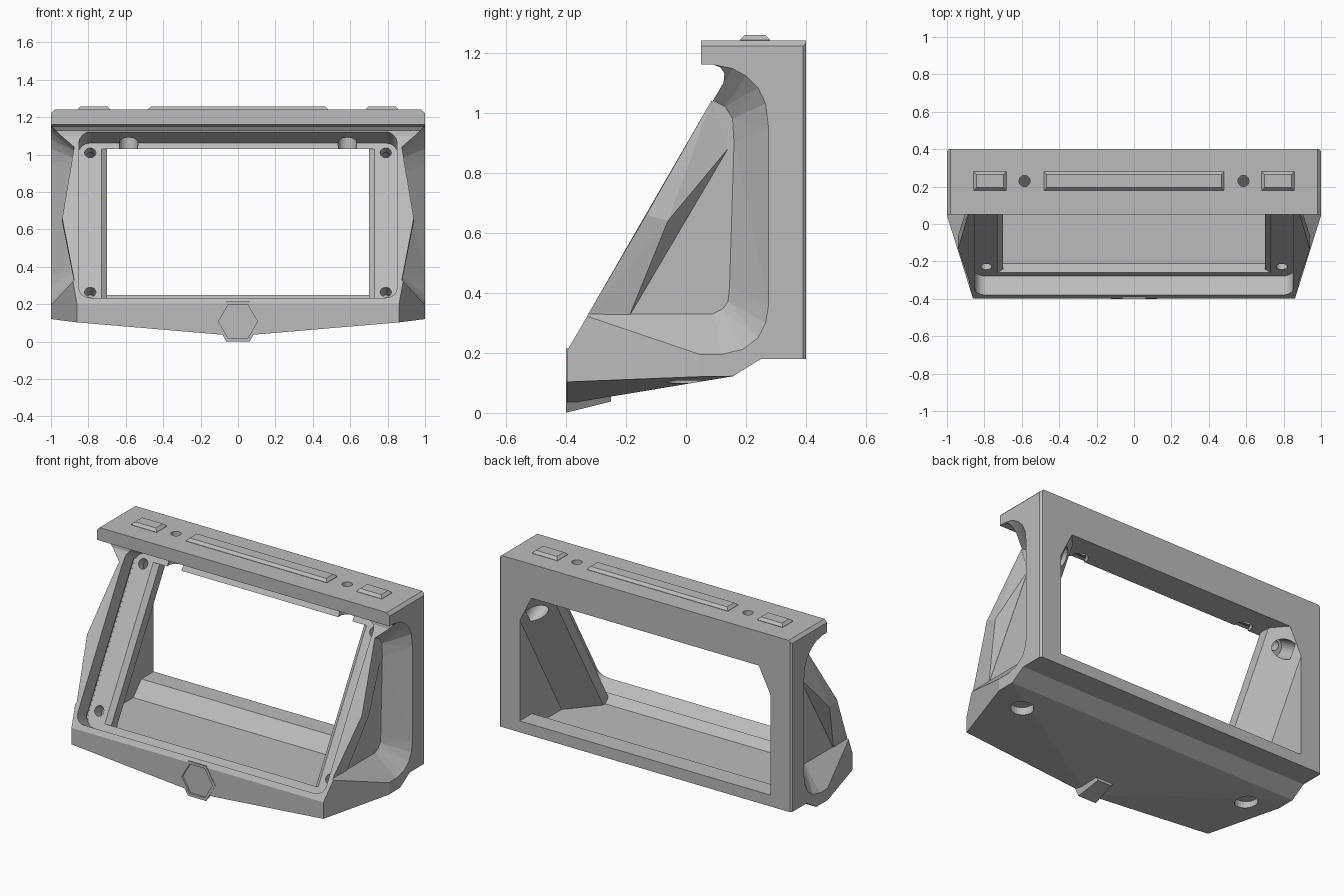
import bpy, bmesh
from math import cos, sin, pi, radians
from mathutils import Matrix, Vector

if "Cube" in bpy.data.objects:
    bpy.data.objects.remove(bpy.data.objects["Cube"])

grey = bpy.data.materials.new("matte grey")
grey.use_nodes = True
COLOUR = (0.5, 0.5, 0.5, 1)
grey.diffuse_color = COLOUR
grey.node_tree.nodes["Principled BSDF"].inputs["Base Color"].default_value = COLOUR

# Local frames: side profile (y, z, x), upright and the tilted front plane
SIDE = Matrix(((0, 0, 1, 0), (1, 0, 0, 0), (0, 1, 0, 0), (0, 0, 0, 1)))
FLAT = Matrix.Identity(4)
TILT = Matrix.Translation((0, -0.4, 0.2)) @ Matrix.Rotation(radians(60), 4, "X")
ALONG = TILT @ Matrix(((1, 0, 0, 0), (0, 0, 1, 0), (0, 1, 0, 0), (0, 0, 0, 1)))
FRONT = Matrix(((1, 0, 0, 0), (0, 0, 1, 0), (0, 1, 0, 0), (0, 0, 0, 1)))


def finish(name, bm):
    bmesh.ops.recalc_face_normals(bm, faces=bm.faces)
    mesh = bpy.data.meshes.new(name)
    bm.to_mesh(mesh)
    bm.free()
    mesh.materials.append(grey)
    ob = bpy.data.objects.new(name, mesh)
    bpy.context.collection.objects.link(ob)
    return ob


def prism_bm(pts, lo, hi, frame):
    bm = bmesh.new()
    a, b = [[bm.verts.new(frame @ Vector((u, v, w))) for u, v in pts] for w in (lo, hi)]
    bm.faces.new(a)
    bm.faces.new(b)
    for i in range(len(pts)):
        j = (i + 1) % len(pts)
        bm.faces.new((a[i], a[j], b[j], b[i]))
    bmesh.ops.recalc_face_normals(bm, faces=bm.faces)
    return bm


def prism(name, pts, lo, hi, frame):
    return finish(name, prism_bm(pts, lo, hi, frame))


def hull(name, pts):
    bm = bmesh.new()
    for p in pts:
        bm.verts.new(p)
    res = bmesh.ops.convex_hull(bm, input=bm.verts)
    spare = {g for g in res["geom_interior"] + res["geom_unused"] if isinstance(g, bmesh.types.BMVert)}
    bmesh.ops.delete(bm, geom=list(spare), context="VERTS")
    bmesh.ops.dissolve_limit(bm, angle_limit=0.01, verts=bm.verts, edges=bm.edges)
    return finish(name, bm)


def ring(x, y, r, n=24):
    return [(x + r * cos(2 * pi * i / n), y + r * sin(2 * pi * i / n)) for i in range(n)]


def slice_off(bm, point, normal):
    geom = bm.verts[:] + bm.edges[:] + bm.faces[:]
    bmesh.ops.bisect_plane(bm, geom=geom, plane_co=point, plane_no=normal, clear_outer=True)
    bmesh.ops.holes_fill(bm, edges=[e for e in bm.edges if e.is_boundary], sides=0)


def combine(ob, tool, operation="DIFFERENCE"):
    tool.hide_render = True
    mod = ob.modifiers.new("combine", "BOOLEAN")
    mod.operation, mod.solver, mod.object = operation, "EXACT", tool
    deps = bpy.context.evaluated_depsgraph_get()
    mesh = bpy.data.meshes.new_from_object(ob.evaluated_get(deps))
    ob.modifiers.clear()
    ob.data = mesh
    bpy.data.objects.remove(tool)


# Main housing from its side profile
profile = [(0.4, 0.18), (0.4, 1.24), (0.05, 1.24), (0.05, 1.16), (0.09, 1.16), (0.115, 1.15),
           (0.128, 1.13), (0.125, 1.1), (-0.397, 0.205), (-0.397, -0.1), (0.1, -0.1),
           (0.145, 0.115), (0.25, 0.18)]
bm = prism_bm(profile, -1, 1, SIDE)
keel, rear = Vector((0, -0.397, 0.03)), 0.145
slice_off(bm, keel, (0, 0.09, -0.542))
for s in (-1, 1):
    corner, back = Vector((s * 0.86, -0.397, 0.103)), Vector((s, rear, 0.122))
    n = (corner - keel).cross(back - keel)
    slice_off(bm, keel, n if n.z < 0 else -n)
    slice_off(bm, (s, 0.045, 0), (s * 0.44, -0.138, 0))
    slice_off(bm, (s, 0, 1.222), (s, 0, 1))
    slice_off(bm, (s, 0.39, 0), (s, 1, 0))
housing = finish("housing", bm)

# Scooped flanks with a faceted bulge on each side
outer = [(-0.7, 1.158), (0.1, 1.158), (0.155, 1.147), (0.2, 1.122), (0.24, 1.083), (0.265, 1.03),
         (0.275, 0.95), (0.275, 0.36), (0.265, 0.3), (0.24, 0.25), (0.19, 0.212),
         (0.12, 0.195), (-0.7, 0.195)]
inner = [(-0.7, 1.04), (0.09, 1.04), (0.13, 1.02), (0.155, 0.98), (0.16, 0.9),
         (0.145, 0.42), (0.14, 0.37), (0.12, 0.345), (0.09, 0.33), (-0.7, 0.33)]
ridge = [(0.94, -0.06, 0.64), (0.94, -0.132, 0.66)]
foot = [(-0.19, 0.32), (-0.325, 0.33), (0.14, 0.88), (0.085, 1.04)]
for s in (-1, 1):
    combine(housing, hull("scoop_cutter", [(s * x, y, z) for x, loop in
            ((1.1, outer), (1, outer), (0.875, inner)) for y, z in loop]))
    bulge = ridge + [(x, y, z) for x in (0.876, 0.8) for y, z in foot]
    combine(housing, hull("side_bulge", [(s * x, y, z) for x, y, z in bulge]), "UNION")

# Hexagonal boss on the front
boss = [(x, -0.4, z) for x, z in ring(0, 0.108, 0.124, 6)]
boss += [(x, -0.25, z) for x, z in ring(0, 0.12, 0.095, 6)]
combine(housing, hull("hex_boss", boss), "UNION")
combine(housing, prism("hex_cutter", ring(0, 0.108, 0.104, 6), -0.5, -0.388, FRONT))

# Inner cavity, leaving two tilted mounting posts standing
cavity = prism("cavity_cutter", [(0.45, 0.25), (0.28, 0.25), (0.2, 0.165), (-0.21, 0.165),
               (-0.27, 0.223), (0.194, 1.03), (0.45, 1.03)], -0.857, 0.857, SIDE)
post = [(0.95, -0.116), (0.73, -0.116), (0.7, -0.14), (0.7, -0.2), (0.86, -0.36), (0.95, -0.36)]
for s in (-1, 1):
    combine(cavity, prism("post", [(s * x, d) for x, d in post], -0.3, 1.4, ALONG))
combine(housing, cavity)

# Rounded pocket sunk square to the tilted front
low, high, half, r = 0.04, 1.062, 0.85, 0.06
pocket = []
for k, (x, y) in enumerate(((half - r, high - r), (r - half, high - r),
                            (r - half, low + r), (half - r, low + r))):
    pocket += [(x + r * cos((k + i / 6) * pi / 2), y + r * sin((k + i / 6) * pi / 2)) for i in range(7)]
combine(housing, prism("pocket_cutter", pocket, -0.1165, 0.03, TILT))

# Screw holes in posts, roof and base
for s in (-1, 1):
    for along, depth in ((0.142, -0.2), (1.002, -0.25)):
        combine(housing, prism("screw_hole", ring(s * 0.79, along, 0.03), depth, -0.1, TILT))
    combine(housing, prism("counterbore", ring(s * 0.79, 0.99, 0.055), -0.32, -0.17, TILT))
    combine(housing, prism("roof_hole", ring(s * 0.585, 0.23, 0.03), 1, 1.3, FLAT))
    combine(housing, prism("roof_counterbore", ring(s * 0.585, 0.23, 0.05), 0.95, 1.13, FLAT))
    combine(housing, prism("base_hole", ring(s * 0.8, 0, 0.065), -0.1, 0.145, FLAT))

# Raised pads on the roof
for name, x, w in (("left_pad", 0.77, 0.087), ("centre_pad", 0, 0.482), ("right_pad", -0.77, 0.087)):
    hull(name, [(x + i * (w - t), 0.23 + j * (0.05 - t), z) for i in (-1, 1) for j in (-1, 1)
                for t, z in ((0, 1.235), (0, 1.242), (0.015, 1.258))])
